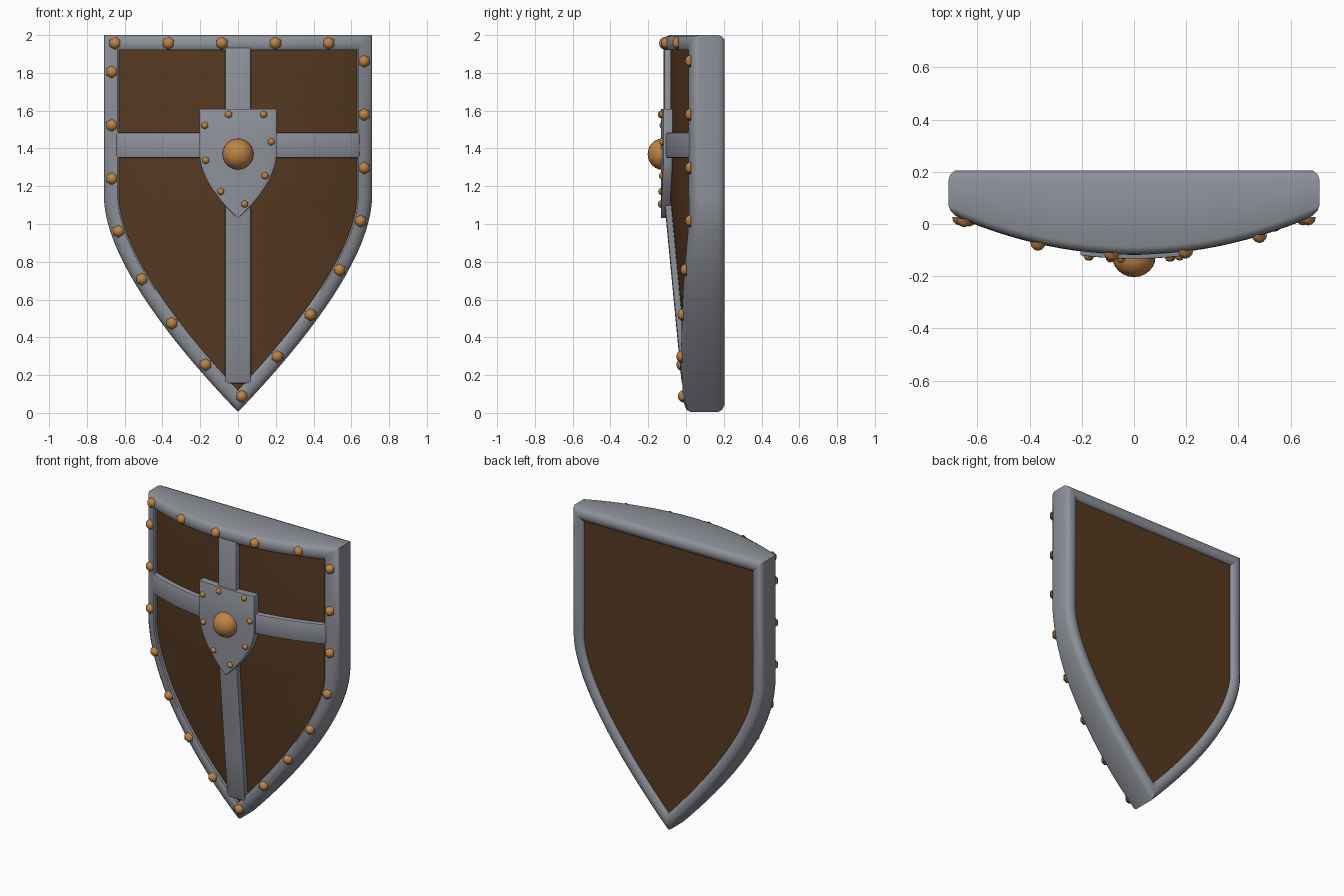
import bpy, bmesh, math
from mathutils import Vector, Matrix

if "Cube" in bpy.data.objects:
    bpy.data.objects.remove(bpy.data.objects["Cube"])


def material(name, rgb):
    m = bpy.data.materials.new(name)
    m.diffuse_color = (*rgb, 1)
    m.use_nodes = True
    m.node_tree.nodes["Principled BSDF"].inputs["Base Color"].default_value = m.diffuse_color
    return m


STEEL = material("grey steel", (0.27, 0.285, 0.32))
WOOD = material("brown wood", (0.095, 0.042, 0.015))
COPPER = material("copper", (0.52, 0.225, 0.06))


def finish(name, bm, mat, angle=35):
    bmesh.ops.recalc_face_normals(bm, faces=bm.faces[:])
    me = bpy.data.meshes.new(name)
    bm.to_mesh(me)
    bm.free()
    me.shade_smooth()
    me.set_sharp_from_angle(angle=math.radians(angle))
    me.materials.append(mat)
    ob = bpy.data.objects.new(name, me)
    bpy.context.collection.objects.link(ob)
    return ob


# Bowed front surface: y as a function of x and z
def front(x, z):
    c = -0.115 + 0.11 * max(0, 1 - z / 1.15)
    k = 0.158 - 0.023 * min(1, max(0, (1.1 - z) / 0.35))
    return c + k * (x / 0.71) ** 2


# Heater outline: straight top, straight sides, curves to a point
def outline(half, top, ctrl, n_top=24, n_side=20):
    pts = [Vector((-half + 2 * half * i / n_top, top)) for i in range(n_top + 1)]
    a, b, c, d = [Vector(p) for p in ctrl]
    side = []
    for i in range(n_side + 1):
        t = i / n_side
        s = 1 - t
        side.append(a * s**3 + b * 3 * s * s * t + c * 3 * s * t * t + d * t**3)
    left = [Vector((-p.x, p.y)) for p in reversed(side[:-1])]
    return pts + side + left


def inset(loop, dist):
    out = []
    for i, p in enumerate(loop):
        d1 = (p - loop[i - 1]).normalized()
        d2 = (loop[(i + 1) % len(loop)] - p).normalized()
        n1, n2 = Vector((d1.y, -d1.x)), Vector((d2.y, -d2.x))
        out.append(p + (n1 + n2) * dist / (1 + n1.dot(n2)))
    return out


# Evenly spaced points along a closed loop
def walk(loop, start, step, count):
    out, target, run = [], start, 0
    for i, p in enumerate(loop):
        q = loop[(i + 1) % len(loop)]
        length = (q - p).length
        while len(out) < count and target <= run + length:
            out.append(p.lerp(q, (target - run) / length))
            target += step
        run += length
    return out


# Curved slab from rows of (half width, z), with front and back depth rules
def slab(name, rows, fy, by, mat, cols=16, bevel=0.0):
    bm = bmesh.new()
    grids = []
    for depth in (fy, by):
        grid = []
        for w, z in rows:
            xs = [w * (2 * j / cols - 1) for j in range(cols + 1)]
            grid.append([bm.verts.new((x, depth(x, z), z)) for x in xs])
        for r, s in zip(grid, grid[1:]):
            for j in range(cols):
                bm.faces.new((r[j], r[j + 1], s[j + 1], s[j]))
        grids.append(grid)
    f, b = grids
    for r in (0, -1):
        for j in range(cols):
            bm.faces.new((f[r][j], f[r][j + 1], b[r][j + 1], b[r][j]))
    for i in range(len(rows) - 1):
        for j in (0, -1):
            bm.faces.new((f[i][j], f[i + 1][j], b[i + 1][j], b[i][j]))
    bmesh.ops.remove_doubles(bm, verts=bm.verts[:], dist=1e-4)
    bmesh.ops.recalc_face_normals(bm, faces=bm.faces[:])
    if bevel:
        edges = [e for e in bm.edges if len(e.link_faces) == 2 and e.calc_face_angle() > 0.8]
        bmesh.ops.bevel(bm, geom=edges, offset=bevel, segments=2, profile=0.5,
                        affect='EDGES', clamp_overlap=True)
    return finish(name, bm, mat)


# Domes facing forward, each (x, y, z)
def domes(name, points, radius, depth, segs, rings, angle):
    bm = bmesh.new()
    for p in points:
        mat = (Matrix.Translation(p) @ Matrix.Rotation(math.pi / 2, 4, 'X')
               @ Matrix.Diagonal((radius, radius, depth, 1)))
        new = bmesh.ops.create_uvsphere(bm, u_segments=segs, v_segments=rings,
                                        radius=1, matrix=mat)["verts"]
        bmesh.ops.delete(bm, geom=[v for v in new if v.co.y > p[1] + 1e-4], context='VERTS')
    bmesh.ops.holes_fill(bm, edges=[e for e in bm.edges if e.is_boundary], sides=segs)
    return finish(name, bm, COPPER, angle)


OUTER = outline(0.71, 2.0, [(0.71, 1.15), (0.71, 0.85), (0.4, 0.42), (0, 0.005)])
PLATE = outline(0.205, 1.61, [(0.205, 1.38), (0.205, 1.25), (0.1, 1.12), (0, 1.03)], 12, 12)


def half_rows(loop, n_top, n_side):
    return [(max(p.x, 0), p.y) for p in loop[n_top:n_top + n_side + 2]]


# Rim: rounded section (inset, offset from front or fixed back y) swept round
section = [(0.08, 0.04, 1), (0.08, 0.008, 1), (0.072, 0.001, 1), (0.045, -0.002, 1),
           (0.025, 0.001, 1), (0.008, 0.01, 1), (0.0, 0.028, 1),
           (0.0, 0.17, 0), (0.007, 0.19, 0), (0.025, 0.204, 0), (0.05, 0.205, 0),
           (0.072, 0.198, 0), (0.08, 0.188, 0), (0.08, 0.165, 0)]
bm = bmesh.new()
rings = []
for d, y, on_front in section:
    rings.append([bm.verts.new((p.x, y + (front(p.x, p.y) if on_front else 0), p.y))
                  for p in inset(OUTER, d)])
n = len(OUTER)
for r, s in zip(rings, rings[1:] + rings[:1]):
    for i in range(n):
        k = (i + 1) % n
        bm.faces.new((r[i], r[k], s[k], s[i]))
finish("rim", bm, STEEL, 40)

# Wooden body
slab("wooden_body", half_rows(inset(OUTER, 0.05), 24, 20),
     lambda x, z: front(x, z) + 0.03, lambda x, z: 0.18, WOOD, 24)

# Crossing bands
band_front = lambda x, z: front(x, z) - 0.003
band_back = lambda x, z: front(x, z) + 0.045
slab("vertical_band", [(0.068, z) for z in (1.935, 1.5, 1.15, 1.1, 0.92, 0.75, 0.45, 0.155)],
     band_front, band_back, STEEL, 4, 0.01)
slab("horizontal_band", [(0.645, 1.485), (0.645, 1.35)],
     band_front, band_back, STEEL, 24, 0.01)

# Small central plate
slab("centre_plate", half_rows(PLATE, 12, 12),
     lambda x, z: front(x, 1.5) - 0.018, lambda x, z: front(x, 1.5) + 0.03, STEEL, 12, 0.01)

# Rivets and boss
domes("rim_rivets", [(p.x, front(p.x, p.y) + 0.003, p.y)
                     for p in walk(inset(OUTER, 0.043), 0.017, 0.2825, 20)],
      0.034, 0.033, 6, 6, 50)
domes("plate_rivets", [(p.x, front(p.x, 1.5) - 0.015, p.y)
                       for p in walk(inset(PLATE, 0.03), 0.125, 0.185, 8)],
      0.021, 0.02, 6, 6, 50)
domes("boss", [(0, -0.125, 1.37)], 0.083, 0.078, 24, 12, 40)
